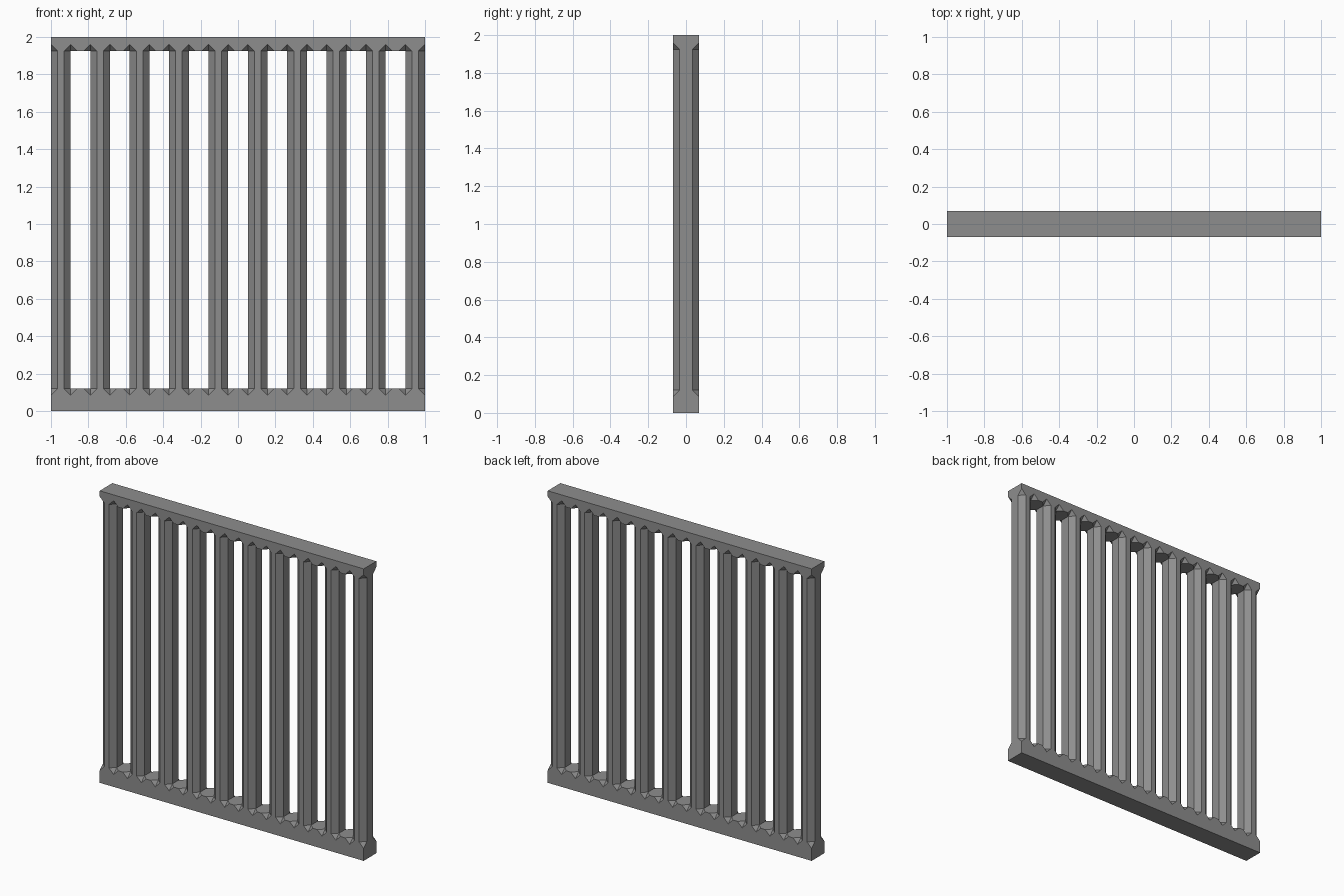
import bpy, bmesh

if "Cube" in bpy.data.objects:
    bpy.data.objects.remove(bpy.data.objects["Cube"], do_unlink=True)

CELLS = 19               # alternating posts and gaps
W = 2 / CELLS            # width of one cell
D = 0.0685               # half depth
C = 0.0352               # chamfer size
LOW, HIGH = 0.12, 1.925  # inner faces of the two rails

grey = bpy.data.materials.new("painted grey")
grey.use_nodes = True
color = (0.27, 0.27, 0.27, 1)
grey.diffuse_color = color
grey.node_tree.nodes["Principled BSDF"].inputs["Base Color"].default_value = color


def finish(bm, name):
    bmesh.ops.recalc_face_normals(bm, faces=bm.faces)
    mesh = bpy.data.meshes.new(name)
    bm.to_mesh(mesh)
    bm.free()
    mesh.materials.append(grey)
    obj = bpy.data.objects.new(name, mesh)
    bpy.context.collection.objects.link(obj)


def rail(name, outer, inner):
    """Bar made of cells whose inner corners are cut off where chamfers end."""
    bm = bmesh.new()
    away = C if outer > inner else -C
    for i in range(CELLS):
        verts = []
        mid = -1 + (i + 0.5) * W
        for sx in (-1, 1):
            for sy in (-1, 1):
                x, y = mid + sx * W / 2, sy * D
                for p in ((x, y, outer), (x, y, inner + away),
                          (x - sx * C, y, inner), (x, y - sy * C, inner)):
                    verts.append(bm.verts.new(p))
        bmesh.ops.convex_hull(bm, input=verts)
    # remove the walls between cells, then weld
    walls = [f for f in bm.faces if abs(f.normal.x) > 0.99
             and abs(f.calc_center_median().x) < 0.99]
    bmesh.ops.delete(bm, geom=walls, context="FACES")
    bmesh.ops.remove_doubles(bm, verts=bm.verts, dist=0.0005)
    bmesh.ops.dissolve_limit(bm, angle_limit=0.01, verts=bm.verts, edges=bm.edges)
    finish(bm, name)


def post(name, mid):
    """Upright bar with four chamfered edges."""
    h = W / 2
    outline = [(h - C, -D), (h, C - D), (h, D - C), (h - C, D),
               (C - h, D), (-h, D - C), (-h, C - D), (C - h, -D)]
    bm = bmesh.new()
    rings = [[bm.verts.new((mid + x, y, z)) for x, y in outline] for z in (LOW, HIGH)]
    for a in range(8):
        b = (a + 1) % 8
        bm.faces.new((rings[0][a], rings[0][b], rings[1][b], rings[1][a]))
    finish(bm, name)


rail("lower_rail", 0, LOW)
rail("upper_rail", 2, HIGH)
for n in range(0, CELLS, 2):
    post(f"post_{n // 2 + 1}", -1 + (n + 0.5) * W)
